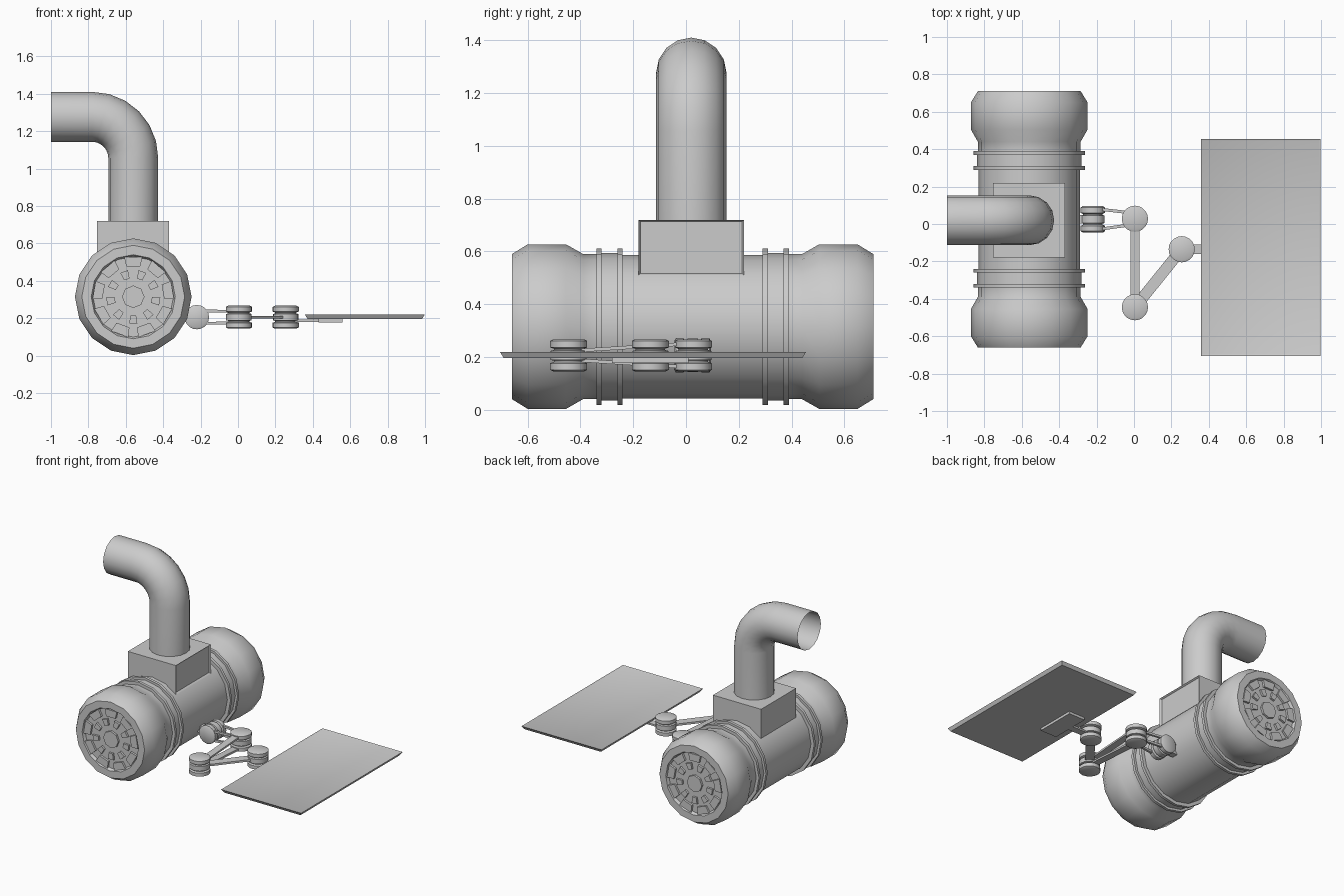
import bpy, bmesh, math
from mathutils import Vector, Matrix

if "Cube" in bpy.data.objects:
    bpy.data.objects.remove(bpy.data.objects["Cube"])


def finish(name, bm, angle=35):
    """Turn a bmesh into an object, smooth with sharp edges above the angle."""
    bmesh.ops.recalc_face_normals(bm, faces=bm.faces)
    for f in bm.faces:
        f.smooth = True
    for e in bm.edges:
        e.smooth = len(e.link_faces) == 2 and e.calc_face_angle(0) < math.radians(angle)
    me = bpy.data.meshes.new(name)
    bm.to_mesh(me)
    bm.free()
    ob = bpy.data.objects.new(name, me)
    bpy.context.collection.objects.link(ob)
    return ob


def lathe(name, profile, centre, axis, sides):
    """Revolve (position along axis, radius) points, capped at both ends."""
    bm = bmesh.new()
    rings = []
    for h, r in profile:
        ring = []
        for i in range(sides):
            a = math.tau * i / sides
            c, s = r * math.cos(a), r * math.sin(a)
            off = (c, h, s) if axis == 'Y' else (c, s, h)
            ring.append(bm.verts.new(Vector(centre) + Vector(off)))
        rings.append(ring)
    for a, b in zip(rings, rings[1:]):
        for i in range(sides):
            j = (i + 1) % sides
            bm.faces.new((a[i], a[j], b[j], b[i]))
    bm.faces.new(rings[0])
    bm.faces.new(rings[-1])
    return finish(name, bm)


def box_bm(lo, hi):
    bm = bmesh.new()
    bmesh.ops.create_cube(bm, size=1)
    lo, hi = Vector(lo), Vector(hi)
    for v in bm.verts:
        v.co = Vector([l + (h - l) * (c + .5) for l, h, c in zip(lo, hi, v.co)])
    return bm


def inset(bm, normal, width, depth):
    """Framed panel on the face pointing along the normal."""
    bm.normal_update()
    f = max(bm.faces, key=lambda f: f.normal.dot(Vector(normal)))
    bmesh.ops.inset_region(bm, faces=[f], thickness=width, depth=0)
    for v in f.verts:
        v.co -= Vector(normal) * depth


def bar(name, p, q, width, thick):
    """Flat bar between two points."""
    p, q = Vector(p), Vector(q)
    d = (q - p).normalized()
    side = Vector((0, 0, 1)).cross(d).normalized()
    up = d.cross(side)
    m = Matrix((d * (q - p).length, side * width, up * thick)).transposed().to_4x4()
    m.translation = (p + q) / 2
    bm = bmesh.new()
    bmesh.ops.create_cube(bm, size=1, matrix=m)
    return finish(name, bm)


CX, CY, CZ = -.56, .025, .315

# Motor drum: half profile mirrored along its length
half = [(.665, .215), (.685, .225), (.685, .275), (.625, .312), (.48, .312),
        (.415, .275), (.365, .275), (.365, .297), (.345, .297), (.345, .28),
        (.285, .28), (.285, .297), (.265, .297), (.265, .272)]
lathe("drum", half + [(-y, r) for y, r in reversed(half)], (CX, CY, CZ), 'Y', 16)

# End grilles: hub and rings of raised blocks
for sgn, end in ((-1, "front"), (1, "back")):
    y0, y1 = sorted((CY + sgn * .655, CY + sgn * .68))
    lathe(end + "_grille_hub", [(y0, .06), (y1, .06)], (CX, 0, CZ), 'Y', 8)
    bm = bmesh.new()
    n = 9
    for i in range(n):
        for r0, r1, w0, w1 in ((.165, .218, .30, .30), (.10, .145, .20, .20)):
            a = math.tau * (i + (.5 if r0 < .15 else 0)) / n
            vs = []
            for y in (y0, y1):
                for r, t in ((r0, -w0), (r0, w0), (r1, w1), (r1, -w1)):
                    t *= .75
                    vs.append(bm.verts.new((CX + r * math.sin(a + t), y,
                                            CZ + r * math.cos(a + t))))
            for f in ((0, 1, 2, 3), (4, 5, 6, 7), (0, 1, 5, 4), (1, 2, 6, 5),
                      (2, 3, 7, 6), (3, 0, 4, 7)):
                bm.faces.new([vs[k] for k in f])
    finish(end + "_grille_blocks", bm)

# Outlet box on top of the drum
bm = box_bm((-.755, -.18, .51), (-.37, .22, .72))
inset(bm, (1, 0, 0), .01, .012)
finish("outlet_box", bm)

# Bent exhaust pipe, open at the end
bm = bmesh.new()
R, r, n = .22, .1335, 16
path = [(-.56, .70, 0)]
path += [(-.78 + R * math.cos(a), 1.057 + R * math.sin(a), a)
         for a in [math.pi / 2 * i / 6 for i in range(7)]]
path.append((-1, 1.277, math.pi / 2))
prev = None
for x, z, a in path:
    ring = []
    for i in range(n):
        t = math.tau * i / n
        k = r * math.cos(t)
        ring.append(bm.verts.new((x + k * math.cos(a), .02 + r * math.sin(t),
                                  z + k * math.sin(a))))
    if prev:
        for i in range(n):
            j = (i + 1) % n
            bm.faces.new((prev[i], prev[j], ring[j], ring[i]))
    prev = ring
finish("exhaust_pipe", bm)

# Arm joints: three stacked discs each
AZ = .206
disc = [(.061, .058), (.055, .07), (.03, .07), (.025, .056), (.02, .056), (.017, .068)]
prof = disc + [(-h, q) for h, q in reversed(disc)]
J2, J3, J4 = (.005, .028), (.005, -.445), (.255, -.135)
for name, (x, y) in (("shoulder_joint", J2), ("elbow_joint", J3), ("wrist_joint", J4)):
    lathe(name, prof, (x, y, AZ), 'Z', 20)
lathe("base_joint", [(h * 1.15, q * .93) for h, q in prof], (-.22, CY, AZ), 'Y', 20)
bar("base_mount", (-.36, CY, AZ), (-.22, CY, AZ), .045, .05)

# Fork of four rods from base joint to shoulder
for sy in (-1, 1):
    for sz in (-1, 1):
        bar("base_fork_rod", (-.22, CY + sy * .058, AZ + sz * .034),
            (.0, J2[1] + sy * .03, AZ + sz * .03), .016, .015)

# Upper arm: two diverging bars; forearm: one middle bar
for sz in (-1, 1):
    bar("upper_arm_bar", (*J2, AZ + sz * .046), (*J3, AZ + sz * .016), .05, .013)
bar("forearm_bar", (*J3, AZ), (*J4, AZ), .06, .014)

# Screen bracket below the panel
bar("bracket_neck", (*J4, .187), (.5, J4[1], .187), .05, .012)
finish("bracket_plate", box_bm((.43, -.28, .178), (.56, .01, .197)))

# Screen panel: raised rim on top, tapered underside
bm = box_bm((.358, -.705, .196), (.998, .455, .219))
inset(bm, (0, 0, 1), .014, .005)
for e in bm.verts:
    if e.co.z < .2:
        e.co.x += math.copysign(.014, .678 - e.co.x)
        e.co.y += math.copysign(.014, -.125 - e.co.y)
finish("screen_panel", bm)
